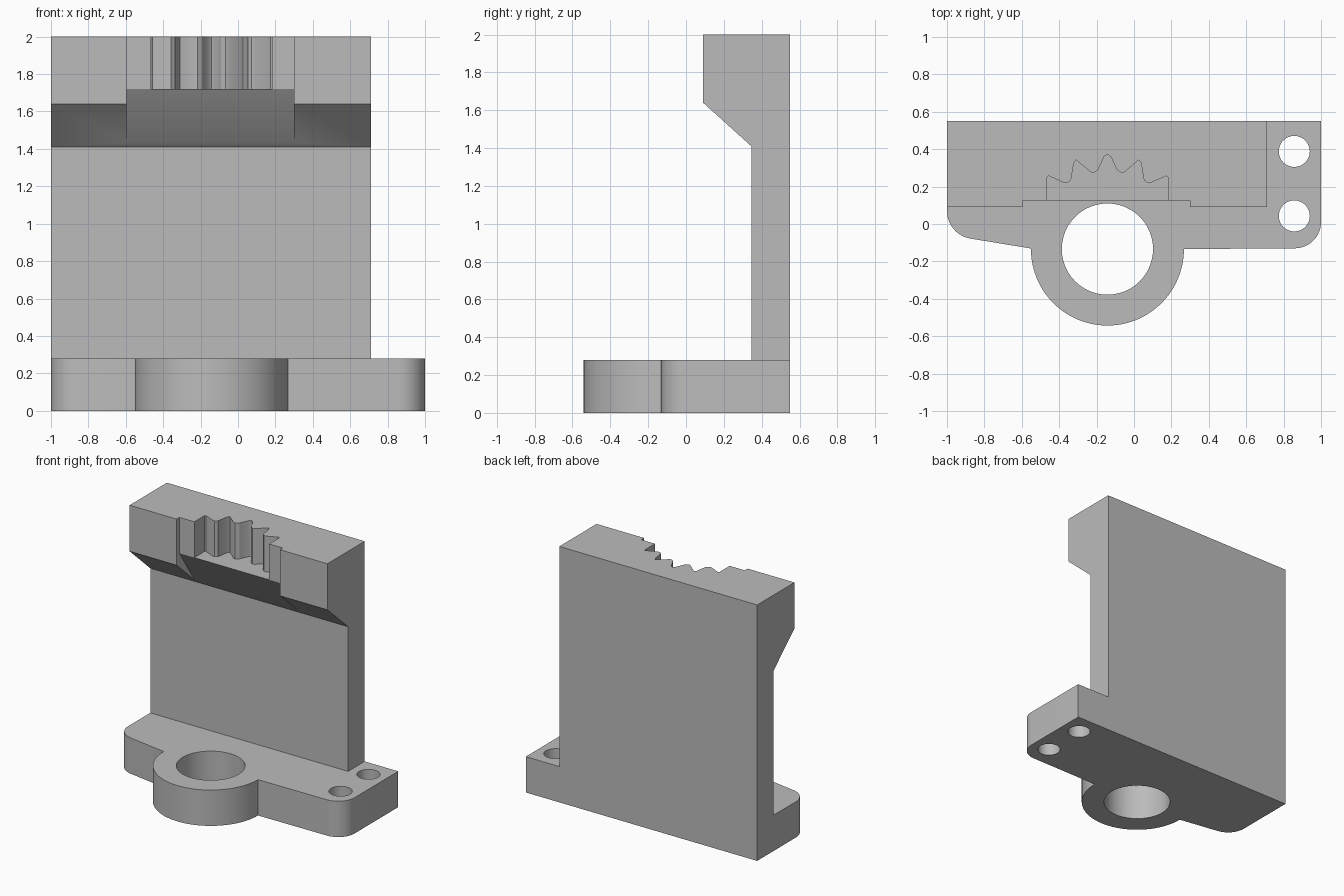
import bpy, bmesh
from math import sin, cos, radians
from mathutils import Vector

if "Cube" in bpy.data.objects:
    bpy.data.objects.remove(bpy.data.objects["Cube"], do_unlink=True)

grey = bpy.data.materials.new("plain grey")
grey.use_nodes = True
grey.diffuse_color = (0.5, 0.5, 0.5, 1)
grey.node_tree.nodes["Principled BSDF"].inputs["Base Color"].default_value = (0.5, 0.5, 0.5, 1)


def prism(name, outline, low, high, axis="z"):
    """Extrude an xy outline along z, or a yz outline along x."""
    bm = bmesh.new()
    place = (lambda a, b: (a, b, low)) if axis == "z" else (lambda a, b: (low, a, b))
    step = Vector((0, 0, high - low) if axis == "z" else (high - low, 0, 0))
    face = bm.faces.new([bm.verts.new(place(a, b)) for a, b in outline])
    new = bmesh.ops.extrude_face_region(bm, geom=[face])["geom"]
    bmesh.ops.translate(bm, vec=step, verts=[v for v in new if isinstance(v, bmesh.types.BMVert)])
    bmesh.ops.recalc_face_normals(bm, faces=bm.faces)
    mesh = bpy.data.meshes.new(name)
    bm.to_mesh(mesh)
    bm.free()
    mesh.materials.append(grey)
    obj = bpy.data.objects.new(name, mesh)
    bpy.context.collection.objects.link(obj)
    return obj


def combine(obj, other, operation):
    """Apply a boolean and discard the second solid."""
    mod = obj.modifiers.new(operation.lower(), "BOOLEAN")
    mod.operation, mod.solver, mod.object = operation, "EXACT", other
    bpy.context.view_layer.objects.active = obj
    bpy.ops.object.modifier_apply(modifier=mod.name)
    bpy.data.objects.remove(other, do_unlink=True)


def arc(x, y, r, start, end, n):
    angles = [radians(start + (end - start) * i / n) for i in range(n + 1)]
    return [(x + r * cos(a), y + r * sin(a)) for a in angles]


BACK, BASE_TOP, TOP = 0.55, 0.28, 2.0
RING = (-0.142, -0.134)

# base plate with rounded front corners and a round front lug
outline = [(1, BACK), (-1, BACK)]
outline += arc(-0.85, 0.07, 0.15, 180, 260, 12)
outline += [(-0.556, -0.13)]
outline += arc(*RING, 0.409, 180, 360, 40)
outline += arc(0.86, 0.01, 0.14, 270, 360, 12)
bracket = prism("bracket", outline, 0, BASE_TOP)

# upright wall with an overhanging, chamfered head
profile = [(BACK, 0), (BACK, TOP), (0.09, TOP), (0.09, 1.64), (0.345, 1.41), (0.345, 0)]
combine(bracket, prism("wall", profile, -1, 0.71, "x"), "UNION")

# shallow recess across the head, with a steeper underside
recess = [(0, 1.38), (0.34, 1.4), (0.125, 1.72), (0.125, 2.1), (0, 2.1)]
combine(bracket, prism("recess_cutter", recess, -0.595, 0.3, "x"), "DIFFERENCE")

# toothed pocket, mirrored about the lug's centre line
half = [(0.323, 0.05), (0.323, 0.25), (0.315, 0.257), (0.235, 0.222), (0.215, 0.219),
        (0.195, 0.235), (0.18, 0.325), (0.168, 0.343), (0.09, 0.277), (0.075, 0.273),
        (0.05, 0.29), (0.018, 0.36)]
mid = RING[0]
pocket = [(mid - x, y) for x, y in half] + [(mid, 0.373)]
pocket += [(mid + x, y) for x, y in reversed(half)]
combine(bracket, prism("pocket_cutter", pocket, 1.72, 2.1), "DIFFERENCE")

# lug bore and two mounting holes
for x, y, r, n in ((*RING, 0.244, 48), (0.857, 0.388, 0.083, 32), (0.857, 0.043, 0.083, 32)):
    hole = prism("hole_cutter", arc(x, y, r, 0, 360, n)[:-1], -0.1, BASE_TOP + 0.1)
    combine(bracket, hole, "DIFFERENCE")

bpy.ops.object.select_all(action="DESELECT")
bracket.select_set(True)
bpy.context.view_layer.objects.active = bracket
bpy.ops.object.shade_smooth_by_angle(angle=radians(30))
